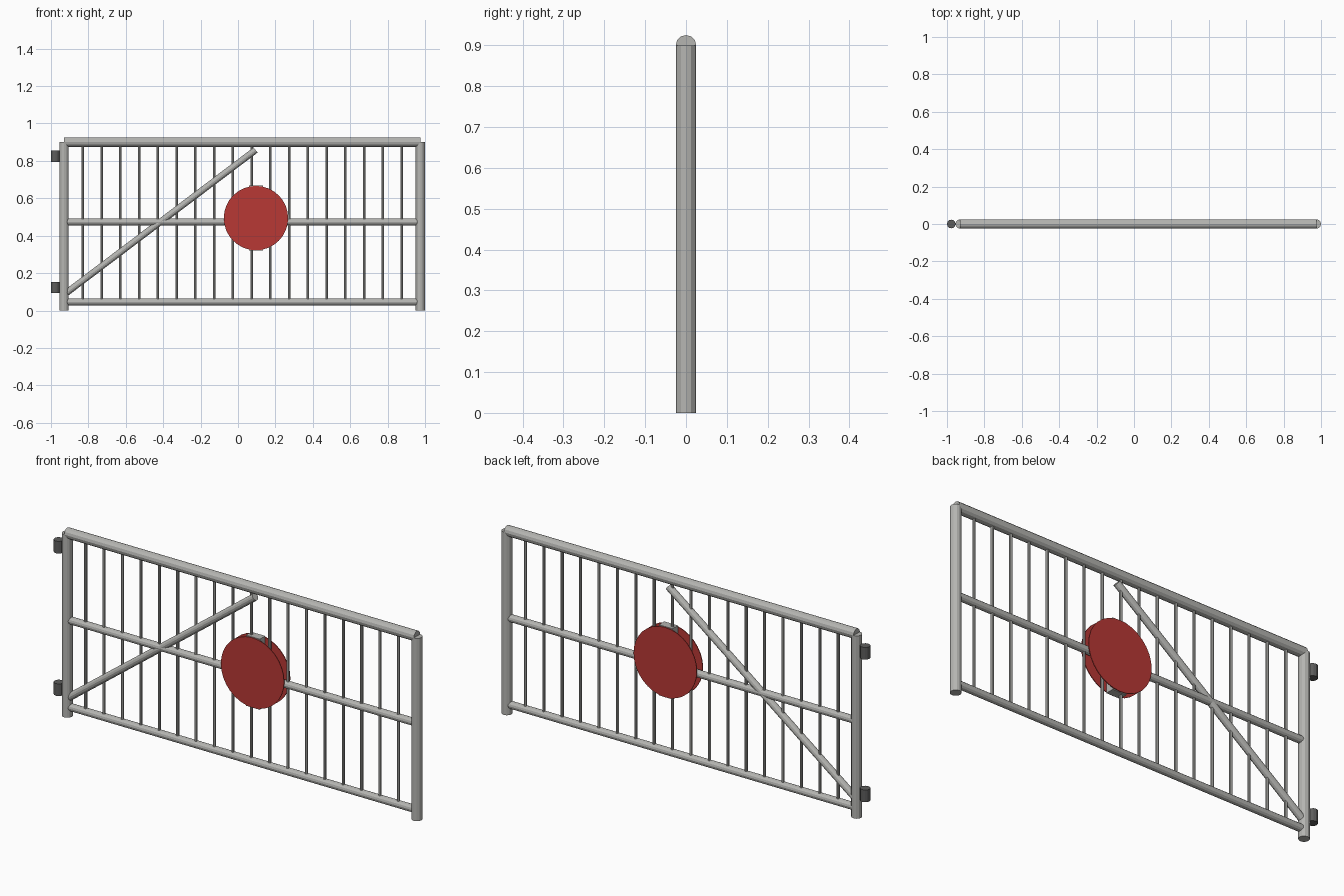
import bpy
from mathutils import Vector

cube = bpy.data.objects.get("Cube")
if cube:
    bpy.data.objects.remove(cube, do_unlink=True)


def material(name, rgb):
    m = bpy.data.materials.new(name)
    m.use_nodes = True
    m.diffuse_color = (*rgb, 1)
    m.node_tree.nodes["Principled BSDF"].inputs["Base Color"].default_value = (*rgb, 1)
    return m


steel = material("galvanised steel", (0.46, 0.46, 0.44))
dark = material("dark hinge steel", (0.11, 0.11, 0.108))
red = material("sign red", (0.48, 0.04, 0.035))


def tube(name, start, end, radius, mat=steel, sides=12):
    """Flat-faced closed cylinder between two points."""
    a, b = Vector(start), Vector(end)
    bpy.ops.mesh.primitive_cylinder_add(vertices=sides, radius=radius,
                                        depth=(b - a).length, location=(a + b) / 2)
    ob = bpy.context.object
    ob.name = name
    ob.rotation_euler = (b - a).to_track_quat('Z', 'Y').to_euler()
    ob.data.materials.append(mat)
    return ob


LEFT, RIGHT = -0.93, 0.975
TOP, MIDDLE, BOTTOM = 0.9, 0.473, 0.046

# End posts
tube("hinge_post", (LEFT, 0, 0), (LEFT, 0, TOP), 0.025)
tube("latch_post", (RIGHT, 0, 0), (RIGHT, 0, TOP), 0.025)

# Horizontal rails
for name, z, r in (("top_rail", TOP, 0.025), ("middle_rail", MIDDLE, 0.018),
                   ("bottom_rail", BOTTOM, 0.018)):
    tube(name, (LEFT, 0, z), (RIGHT, 0, z), r)

# Thin upright bars, evenly spaced between the posts
GAPS = 19
for i in range(1, GAPS):
    x = LEFT + (RIGHT - LEFT) * i / GAPS
    tube(f"upright_bar_{i}", (x, 0, BOTTOM), (x, 0, TOP), 0.007, sides=8)

# Diagonal brace
tube("diagonal_brace", (LEFT, 0, 0.085), (0.094, 0, 0.858), 0.0175)

# Hinge barrels
for name, z in (("lower_hinge", 0.123), ("upper_hinge", 0.825)):
    tube(name, (-0.977, 0, z - 0.03), (-0.977, 0, z + 0.03), 0.023, dark)

# Round sign discs on both faces, with the mounting plate between them
SIGN_X, SIGN_Z = 0.096, 0.494
for name, side in (("front_sign", -1), ("back_sign", 1)):
    tube(name, (SIGN_X, side * 0.021, SIGN_Z), (SIGN_X, side * 0.025, SIGN_Z),
         0.172, red, 32)
bpy.ops.mesh.primitive_cube_add(size=1, location=(SIGN_X, 0, SIGN_Z))
mount = bpy.context.object
mount.name = "sign_mount"
mount.scale = (0.075, 0.042, 0.348)
mount.data.materials.append(steel)
